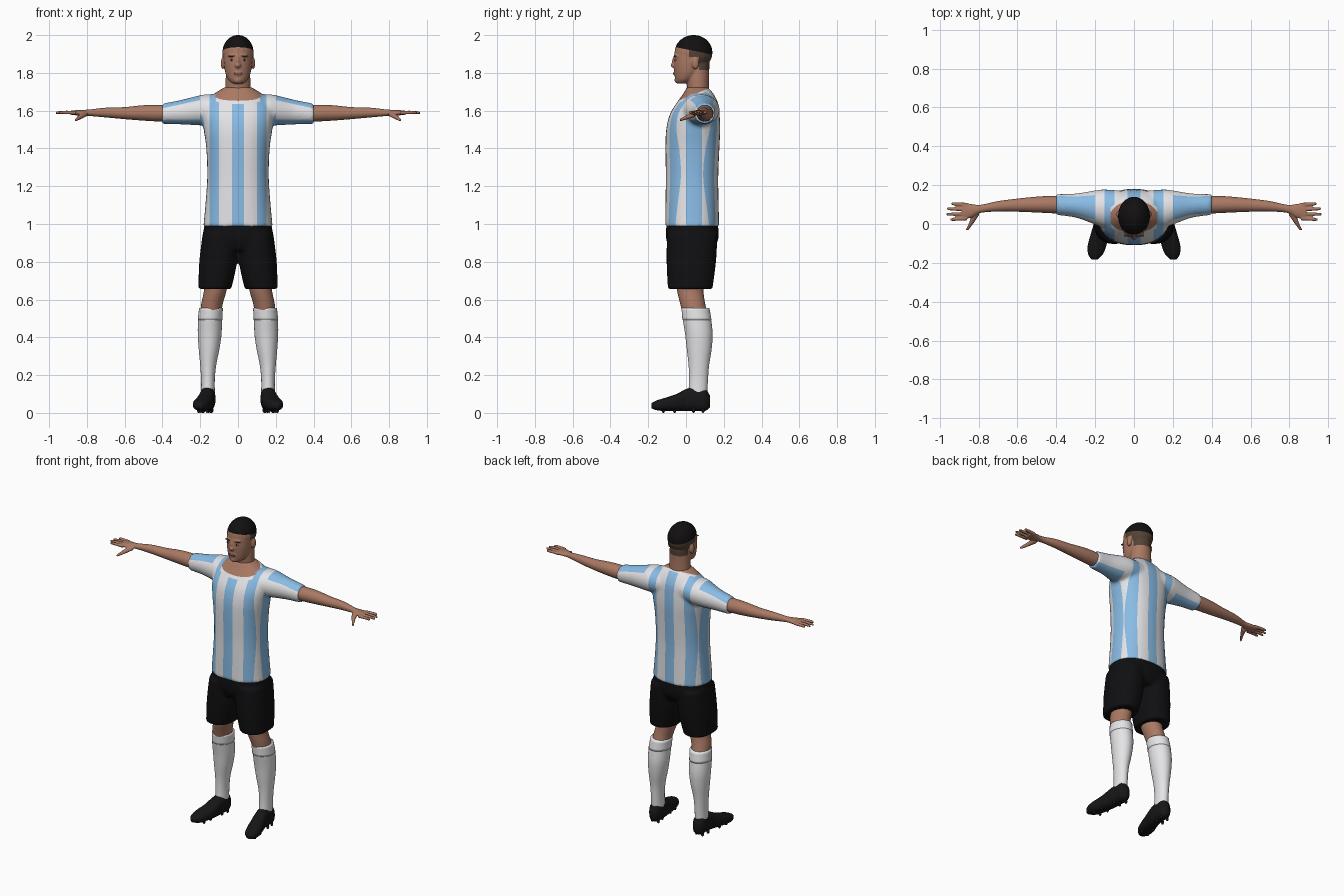
import bpy, bmesh, math
from mathutils import Vector, Matrix

cube = bpy.data.objects.get("Cube")
if cube:
    bpy.data.objects.remove(cube)


def material(name, r, g, b):
    mat = bpy.data.materials.new(name)
    mat.use_nodes = True
    mat.diffuse_color = (r, g, b, 1)
    bsdf = mat.node_tree.nodes["Principled BSDF"]
    bsdf.inputs["Base Color"].default_value = (r, g, b, 1)
    bsdf.inputs["Roughness"].default_value = 0.8
    return mat


skin = material("skin", 0.40, 0.19, 0.125)
lip_tone = material("lip tone", 0.25, 0.10, 0.07)
black_hair = material("black hair", 0.006, 0.005, 0.005)
short_hair = material("short brown hair", 0.09, 0.055, 0.038)
sky_blue = material("sky blue cloth", 0.25, 0.50, 0.78)
white = material("white cloth", 0.80, 0.80, 0.82)
black_cloth = material("black cloth", 0.005, 0.005, 0.006)
boot_black = material("boot black", 0.008, 0.008, 0.009)
eye_white = material("eye white", 0.6, 0.55, 0.5)

SEGMENTS, STEPS = 32, 4
ORDER = {"x": (0, 1, 2), "y": (1, 0, 2), "z": (1, 2, 0)}


def interpolate(rings):
    """Smooth the ring list with a Catmull-Rom spline."""
    pts = [Vector(r) for r in rings]
    pts = [pts[0]] + pts + [pts[-1]]
    for a, b, c, d in zip(pts, pts[1:], pts[2:], pts[3:]):
        for s in range(STEPS):
            t = s / STEPS
            yield (b * 2 + (c - a) * t + (a * 2 - b * 5 + c * 4 - d) * t * t
                   + (b * 3 - a - c * 3 + d) * t ** 3) / 2
    yield pts[-1]


def tube(bm, axis, rings, side=1, power=2.0):
    """Closed loft; each ring is (position on axis, centre u, v, radius u, v)."""
    loops = []
    for t, u, v, ru, rv in interpolate(rings):
        loop = []
        for i in range(SEGMENTS):
            a = math.tau * i / SEGMENTS
            c, s = math.cos(a), math.sin(a)
            p = (t, u + ru * math.copysign(abs(c) ** (2 / power), c),
                 v + rv * math.copysign(abs(s) ** (2 / power), s))
            x, y, z = (p[k] for k in ORDER[axis])
            loop.append(bm.verts.new((x * side, y, z)))
        loops.append(loop)
    for low, high in zip(loops, loops[1:]):
        for i in range(SEGMENTS):
            j = (i + 1) % SEGMENTS
            bm.faces.new((low[i], low[j], high[j], high[i]))
    bm.faces.new(loops[0])
    bm.faces.new(loops[-1])


def blob(bm, loc, radii):
    mat = Matrix.Translation(loc) @ Matrix.Diagonal((*radii, 1))
    bmesh.ops.create_uvsphere(bm, u_segments=20, v_segments=12, radius=1, matrix=mat)


def finish(name, bm, mats, voxel=None, smooth=5):
    """Make an object; with a voxel size, fuse its pieces into one skin."""
    bmesh.ops.recalc_face_normals(bm, faces=bm.faces)
    mesh = bpy.data.meshes.new(name)
    bm.to_mesh(mesh)
    bm.free()
    obj = bpy.data.objects.new(name, mesh)
    bpy.context.collection.objects.link(obj)
    if voxel:
        remesh = obj.modifiers.new("fuse", "REMESH")
        remesh.mode, remesh.voxel_size = "VOXEL", voxel
        soft = obj.modifiers.new("soften", "SMOOTH")
        soft.factor, soft.iterations = 0.5, smooth
        deps = bpy.context.evaluated_depsgraph_get()
        mesh = bpy.data.meshes.new_from_object(obj.evaluated_get(deps))
        obj.modifiers.clear()
        obj.data = mesh
    mesh.materials.clear()
    for mat in mats:
        mesh.materials.append(mat)
    mesh.polygons.foreach_set("use_smooth", [True] * len(mesh.polygons))
    return obj


def paint(obj, cuts, rule):
    """Cut clean colour borders, then choose each face's material by rule."""
    bm = bmesh.new()
    bm.from_mesh(obj.data)
    for co, no in cuts:
        bmesh.ops.bisect_plane(bm, geom=bm.verts[:] + bm.edges[:] + bm.faces[:],
                               dist=1e-5, plane_co=co, plane_no=no)
    for f in bm.faces:
        f.material_index = rule(*f.calc_center_median())
    bm.to_mesh(obj.data)
    bm.free()


SIDES = (("left", 1), ("right", -1))
X, Y, Z = (1, 0, 0), (0, 1, 0), (0, 0, 1)

# Shirt: torso and both sleeves fused
bm = bmesh.new()
tube(bm, "z", [(.985, 0, .033, .184, .143), (1.1, 0, .032, .173, .141),
               (1.25, 0, .032, .163, .139), (1.4, 0, .034, .168, .143),
               (1.5, 0, .038, .182, .143), (1.58, 0, .046, .19, .132),
               (1.64, 0, .06, .175, .11), (1.69, 0, .065, .125, .08),
               (1.725, 0, .06, .07, .055)], power=2.3)
for _, side in SIDES:
    tube(bm, "x", [(.05, .08, 1.61, .09, .08), (.15, .08, 1.605, .098, .082),
                   (.2, .085, 1.602, .088, .08), (.3, .095, 1.592, .062, .065),
                   (.4, .1, 1.584, .054, .054)], side)
shirt = finish("shirt", bm, [white, sky_blue, skin], 0.01)

# Stripes, sleeve panels, collar and open neckline
neck_tilt = (0, -.41, 1)
cuts = [((0, -.035, z), neck_tilt) for z in (1.655, 1.643)]
cuts += [((s * x, 0, 0), X) for s in (1, -1) for x in (.033, .1, .152, .2)]
cuts += [((0, y, 0), Y) for y in (0, .085)] + [((0, 0, 1.552), Z)]
cuts += [((0, 0, 1.7), (s * .22, 0, 1)) for s in (1, -1)]


def shirt_rule(x, y, z):
    x = abs(x)
    neck = z - 1.655 - .41 * (y + .035)
    if x < .12 and neck > -.012:
        return 2 if neck > 0 else 0
    if x > .2:
        return int(z > 1.7 - .22 * x or z < 1.552)
    if x > .152:
        return int(0 < y < .085 and z < 1.6)
    return int(x < .033 or x > .1)


paint(shirt, cuts, shirt_rule)

# Shorts
bm = bmesh.new()
tube(bm, "z", [(1.01, 0, .033, .176, .136), (.92, 0, .033, .184, .138),
               (.86, 0, .03, .15, .11)], power=2.3)
for _, side in SIDES:
    tube(bm, "z", [(.95, .095, .033, .092, .134), (.8, .105, .028, .1, .131),
                   (.655, .123, .022, .087, .118)], side, 2.3)
finish("shorts", bm, [black_cloth], 0.01, 4)

for label, side in SIDES:
    # Arm with fingers and thumb
    bm = bmesh.new()
    tube(bm, "x", [(.34, .1, 1.585, .045, .042), (.42, .1, 1.587, .045, .044),
                   (.5, .1, 1.588, .041, .041), (.6, .097, 1.587, .034, .032),
                   (.7, .091, 1.59, .027, .026), (.79, .078, 1.589, .021, .017),
                   (.84, .068, 1.589, .036, .015), (.885, .066, 1.589, .043, .011)], side)
    for i, tip in enumerate((.94, .963, .965, .945)):
        y = .1 - .024 * i
        tube(bm, "x", [(.86, y, 1.589, .0095, .01), (.92, y + .003 - .002 * i, 1.591, .009, .009),
                       (tip, y + .006 - .004 * i, 1.589, .006, .006)], side)
    tube(bm, "y", [(.05, .815, 1.58, .02, .013), (.01, .835, 1.567, .013, .012),
                   (-.032, .86, 1.55, .007, .007)], side)
    finish(label + "_arm", bm, [skin], 0.004, 3)

    # Knee, sock with cuff, boot with studs
    bm = bmesh.new()
    tube(bm, "z", [(.72, .115, .02, .065, .075), (.65, .12, .022, .06, .07),
                   (.58, .137, .035, .057, .066), (.52, .145, .05, .055, .067)], side)
    finish(label + "_knee", bm, [skin])
    bm = bmesh.new()
    tube(bm, "z", [(.555, .143, .05, .061, .072), (.5, .148, .057, .063, .075),
                   (.42, .15, .068, .063, .073), (.34, .153, .07, .055, .066),
                   (.25, .158, .068, .042, .054), (.17, .159, .066, .036, .05),
                   (.09, .159, .062, .037, .05)], side)
    tube(bm, "z", [(.556, .143, .05, .063, .074), (.492, .148, .058, .065, .077)], side)
    finish(label + "_sock", bm, [white])
    bm = bmesh.new()
    tube(bm, "y", [(.128, .158, .06, .016, .03), (.1, .16, .07, .037, .06),
                   (.05, .16, .074, .041, .064), (0, .165, .068, .043, .058),
                   (-.05, .175, .055, .047, .045), (-.11, .19, .045, .048, .035),
                   (-.155, .198, .04, .038, .026), (-.182, .203, .038, .016, .014)], side, 2.4)
    for y in (.09, .04, -.06, -.12):
        for offset in (-.022, .022):
            blob(bm, (side * (.172 - .12 * y + offset), y, .014), (.009, .009, .014))
    finish(label + "_boot", bm, [boot_black])

# Head: skull, jaw, neck, nose, brow, chin and ears fused
bm = bmesh.new()
blob(bm, (0, .04, 1.908), (.083, .101, .093))
tube(bm, "z", [(1.745, 0, -.02, .03, .03), (1.765, 0, -.005, .052, .052),
               (1.8, 0, .01, .067, .071), (1.85, 0, .02, .075, .085),
               (1.9, 0, .03, .078, .092)])
tube(bm, "z", [(1.62, 0, .07, .078, .06), (1.7, 0, .065, .068, .058),
               (1.78, 0, .062, .065, .06), (1.85, 0, .065, .06, .06)])
blob(bm, (0, -.064, 1.84), (.016, .018, .014))
blob(bm, (0, -.062, 1.86), (.009, .013, .026))
blob(bm, (0, -.048, 1.89), (.052, .017, .011))
blob(bm, (0, -.046, 1.762), (.022, .015, .018))
blob(bm, (0, -.056, 1.797), (.024, .011, .012))
for _, side in SIDES:
    blob(bm, (side * .08, .05, 1.852), (.011, .019, .033))
head = finish("head", bm, [skin, short_hair, black_hair], 0.005, 4)


def head_rule(x, y, z):
    if z > 1.925 - .2 * y:
        return 2
    return int(y > .015 and z > 1.885 or y > .068 and z > 1.815)


paint(head, [((0, 0, 1.925), (0, .2, 1)), ((0, .015, 0), Y), ((0, .068, 0), Y),
             ((0, 0, 1.885), Z), ((0, 0, 1.815), Z)], head_rule)

# Face details resting on the head surface
bpy.context.view_layer.update()


def detail(name, mat, x, z, radii, lift=0):
    hit, point, _, _ = head.ray_cast((x, -1, z), Y)
    bm = bmesh.new()
    blob(bm, (x, (point.y if hit else -.055) - lift, z), radii)
    finish(name, bm, [mat])


for label, side in SIDES:
    detail(label + "_eye", eye_white, side * .032, 1.868, (.012, .004, .005))
    detail(label + "_iris", black_hair, side * .032, 1.868, (.005, .003, .005), .002)
    detail(label + "_eyebrow", short_hair, side * .034, 1.889, (.019, .005, .004))
detail("lips", lip_tone, 0, 1.797, (.023, .004, .006))
